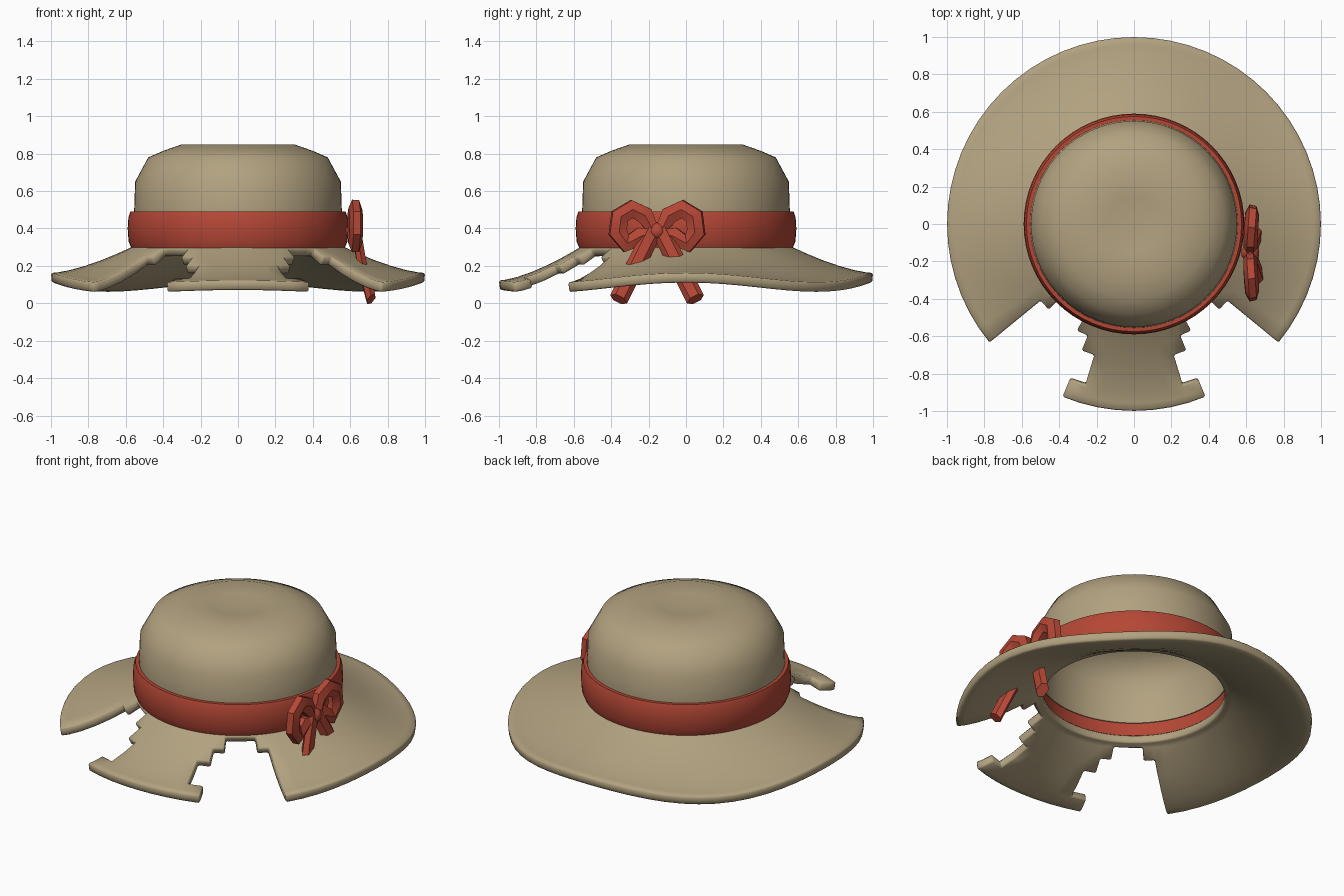
import bpy, bmesh, math
from mathutils import Vector

if "Cube" in bpy.data.objects:
    bpy.data.objects.remove(bpy.data.objects["Cube"])

SEG = 64


def material(name, rgb):
    m = bpy.data.materials.new(name)
    m.diffuse_color = (*rgb, 1)
    m.use_nodes = True
    m.node_tree.nodes["Principled BSDF"].inputs["Base Color"].default_value = m.diffuse_color
    return m


TAN = material("straw_tan", (0.445, 0.36, 0.215))
RED = material("ribbon_red", (0.46, 0.063, 0.036))


def finish(bm, name, mat, angle):
    bmesh.ops.recalc_face_normals(bm, faces=bm.faces)
    return to_object(bm, name, mat, angle)


def to_object(bm, name, mat, angle):
    me = bpy.data.meshes.new(name)
    bm.to_mesh(me)
    bm.free()
    ob = bpy.data.objects.new(name, me)
    bpy.context.collection.objects.link(ob)
    me.materials.append(mat)
    smooth(ob, angle)
    return ob


def smooth(ob, angle):
    bpy.ops.object.select_all(action='DESELECT')
    ob.select_set(True)
    bpy.context.view_layer.objects.active = ob
    bpy.ops.object.shade_smooth_by_angle(angle=math.radians(angle))


def lathe(name, profile, mat, closed=False, angle=50):
    bm = bmesh.new()
    vs = [bm.verts.new((r, 0, z)) for r, z in profile]
    pairs = list(zip(vs, vs[1:])) + ([(vs[-1], vs[0])] if closed else [])
    es = [bm.edges.new(p) for p in pairs]
    bmesh.ops.spin(bm, geom=vs + es, cent=(0, 0, 0), axis=(0, 0, 1),
                   angle=2 * math.pi, steps=SEG, use_duplicate=False)
    bmesh.ops.remove_doubles(bm, verts=bm.verts, dist=1e-4)
    return finish(bm, name, mat, angle)


# Crown: closed thin shell with a slight dimple on top
lathe("crown", [(0.555, 0.40), (0.555, 0.50), (0.55, 0.65), (0.48, 0.78),
                (0.40, 0.815), (0.30, 0.85), (0.15, 0.842), (0, 0.825), (0, 0.80),
                (0.15, 0.815), (0.29, 0.82), (0.46, 0.755), (0.52, 0.64),
                (0.53, 0.50), (0.53, 0.40)], TAN, True, 60)

# Ribbon band round the crown
lathe("hat_band", [(0.525, 0.295), (0.57, 0.295), (0.585, 0.33), (0.59, 0.40),
                   (0.586, 0.46), (0.575, 0.49), (0.54, 0.49), (0.535, 0.39)], RED, True, 50)


# Wavy brim with torn front: polar grid with missing cells
def brim_height(r, a):
    front = max(0, math.cos(a)) ** 6
    edge = 0.137 + 0.025 * math.cos(4 * a) - 0.04 * front
    t = max(0, (r - 0.55) / 0.45)
    return 0.31 + (edge - 0.31) * (1 - (1 - t) ** 1.5)


rings = [0.51, 0.55, 0.58, 0.65, 0.735, 0.82, 0.9, 0.96, 1.0]
torn = {2: (5, 7), 3: (4, 8), 4: (3, 8), 5: (3, 8), 6: (4, 8), 7: (4, 8)}
bm = bmesh.new()
grid = []
for r in rings:
    row = []
    for j in range(SEG):
        a = 2 * math.pi * j / SEG          # measured from the front
        row.append(bm.verts.new((r * math.sin(a), -r * math.cos(a), brim_height(r, a))))
    grid.append(row)
for i in range(len(rings) - 1):
    lo, hi = torn.get(i, (99, 99))
    for j in range(SEG):
        if lo <= min(j, SEG - 1 - j) <= hi:
            continue
        k = (j + 1) % SEG
        bm.faces.new((grid[i][j], grid[i + 1][j], grid[i + 1][k], grid[i][k]))
bmesh.ops.delete(bm, geom=[v for v in bm.verts if not v.link_faces], context='VERTS')
brim = to_object(bm, "brim", TAN, 40)
sol = brim.modifiers.new("thickness", 'SOLIDIFY')
sol.thickness = 0.052
sol.offset = -1
bev = brim.modifiers.new("soft_edges", 'BEVEL')
bev.width = 0.008
bev.segments = 1
bev.limit_method = 'ANGLE'
bev.angle_limit = math.radians(50)

# Bow on the right side
BOW = Vector((0.622, -0.155, 0.38))


def ribbon(name, pts, radius, cyclic, flat):
    cu = bpy.data.curves.new(name, 'CURVE')
    cu.dimensions = '3D'
    cu.bevel_depth = radius
    cu.bevel_resolution = 1
    cu.use_fill_caps = True
    sp = cu.splines.new('POLY')
    sp.points.add(len(pts) - 1)
    for p, co in zip(sp.points, pts):
        p.co = (co[0] / flat, co[1], co[2], 1)
    sp.use_cyclic_u = cyclic
    ob = bpy.data.objects.new(name, cu)
    bpy.context.collection.objects.link(ob)
    ob.location = BOW
    ob.scale = (flat, 1, 1)
    bpy.ops.object.select_all(action='DESELECT')
    ob.select_set(True)
    bpy.context.view_layer.objects.active = ob
    bpy.ops.object.convert(target='MESH')
    ob = bpy.context.object
    ob.data.materials.clear()
    ob.data.materials.append(RED)
    smooth(ob, 40)


loop = [(0, 0.02, 0), (0, 0.065, 0.09), (0.005, 0.135, 0.125), (0.01, 0.2, 0.085),
        (0.01, 0.21, 0.0), (0.005, 0.165, -0.06), (0, 0.085, -0.02)]
tail = [(0.01, 0.02, 0.01), (0.04, 0.11, -0.17), (0.09, 0.205, -0.358)]
for side, s in (("front", -1), ("back", 1)):
    ribbon("bow_loop_" + side, [(x, s * y, z) for x, y, z in loop], 0.055, True, 0.68)
    ribbon("bow_tail_" + side, [(x, s * y, z) for x, y, z in tail], 0.05, False, 0.55)

# Knot
bm = bmesh.new()
bmesh.ops.create_icosphere(bm, subdivisions=2, radius=0.05)
bmesh.ops.translate(bm, verts=bm.verts, vec=BOW + Vector((0, 0, 0.005)))
finish(bm, "bow_knot", RED, 60)
